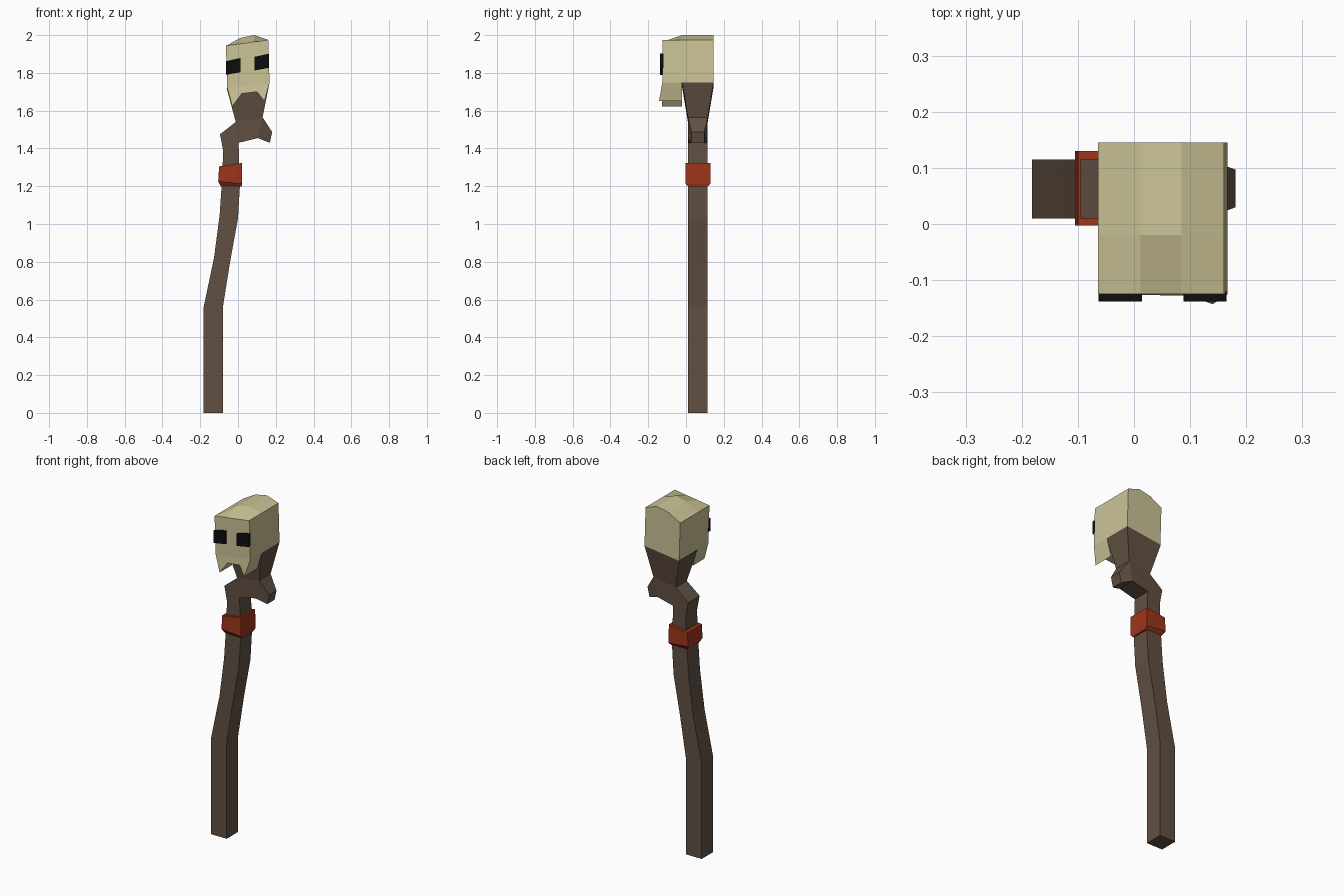
import bpy, bmesh

if "Cube" in bpy.data.objects:
    bpy.data.objects.remove(bpy.data.objects["Cube"])


def material(name, rgb):
    m = bpy.data.materials.new(name)
    m.diffuse_color = (*rgb, 1)
    m.use_nodes = True
    m.node_tree.nodes["Principled BSDF"].inputs["Base Color"].default_value = m.diffuse_color
    return m


def loft(bm, rings, caps=(True, True), skip=()):
    """Bridge matching rings of points, leaving out the side numbers in skip."""
    loops = [[bm.verts.new(p) for p in r] for r in rings]
    n = len(loops[0])
    for a, b in zip(loops, loops[1:]):
        for i in range(n):
            if i not in skip:
                j = (i + 1) % n
                bm.faces.new((a[i], a[j], b[j], b[i]))
    if caps[0]:
        bm.faces.new(loops[0][::-1])
    if caps[1]:
        bm.faces.new(loops[-1])


def finish(bm, name, mat):
    bmesh.ops.remove_doubles(bm, verts=bm.verts[:], dist=0.0005)
    bmesh.ops.recalc_face_normals(bm, faces=bm.faces[:])
    me = bpy.data.meshes.new(name)
    bm.to_mesh(me)
    bm.free()
    me.materials.append(mat)
    bpy.context.collection.objects.link(bpy.data.objects.new(name, me))


def section(xl, zl, xr, zr, y0, y1):
    return [(xl, y0, zl), (xr, y0, zr), (xr, y1, zr), (xl, y1, zl)]


wood = material("wood", (0.12, 0.08, 0.055))
bone = material("bone", (0.60, 0.55, 0.31))
red = material("red_cloth", (0.34, 0.035, 0.01))
black = material("black", (0.004, 0.004, 0.004))

# Crooked shaft, flaring into a cup under the skull
Y = (0.01, 0.115)
bm = bmesh.new()
loft(bm, [
    section(-.182, 0, -.08, 0, *Y),
    section(-.182, .56, -.08, .56, *Y),
    section(-.127, .82, -.042, .80, *Y),
    section(-.097, 1.05, 0, 1.03, *Y),
    section(-.087, 1.20, .01, 1.20, *Y),
    section(-.078, 1.385, .003, 1.43, *Y),
    section(-.095, 1.475, .105, 1.455, *Y),
    section(-.012, 1.54, .13, 1.565, *Y),
    section(-.06, 1.72, .167, 1.748, -.02, .145),
], caps=(True, False))

# Short side branch pulled out of the neck
bm.normal_update()
face = next(f for f in bm.faces
            if 1.49 < f.calc_center_median().z < 1.53 and f.calc_center_median().x > .1)
tip = bmesh.ops.extrude_discrete_faces(bm, faces=[face])["faces"][0]
for v in tip.verts:
    y = .03 if v.co.y < .06 else .097
    v.co = (.168, y, 1.43) if v.co.z < 1.5 else (.181, y, 1.487)
finish(bm, "shaft", wood)

# Cloth band with a tapered lower edge
bm = bmesh.new()
loft(bm, [
    section(-.09, 1.198, .018, 1.198, .012, .113),
    section(-.105, 1.225, .022, 1.213, -.003, .13),
    section(-.10, 1.305, .02, 1.323, -.003, .13),
])
finish(bm, "band", red)

# Skull: domed cranium whose front edge is straight
BL, BR = (-.057, 1.72), (.167, 1.748)
TL, TR = (-.064, 1.943), (.16, 1.975)
flat = [BL, TL, (.012, 1.954), (.085, 1.964), TR, BR]
dome = [BL, TL, (.012, 1.985), (.085, 2.0), TR, BR]
bm = bmesh.new()
loft(bm, [[(x, y, z) for x, z in prof]
          for y, prof in ((-.125, flat), (-.02, dome), (.145, dome))], skip=(5,))

# Upper jaw with two fangs
jaw = [BL, (-.03, 1.622), (.02, 1.69), (.10, 1.70), (.14, 1.65), BR]
front_y = [-.125, -.127, -.125, -.128, -.143, -.125]
loft(bm, [[(x, y, z) for (x, z), y in zip(jaw, front_y)],
          [(x, -.02, z) for x, z in jaw]], skip=(5,))
finish(bm, "skull", bone)

# Eye sockets, tilted with the head
for name, x, z in (("left_eye", -.063, 1.79), ("right_eye", .088, 1.813)):
    bm = bmesh.new()
    quad = [(x, z), (x + .077, z + .014), (x + .077, z + .089), (x, z + .072)]
    loft(bm, [[(a, y, b) for a, b in quad] for y in (-.138, -.12)])
    finish(bm, name, black)
